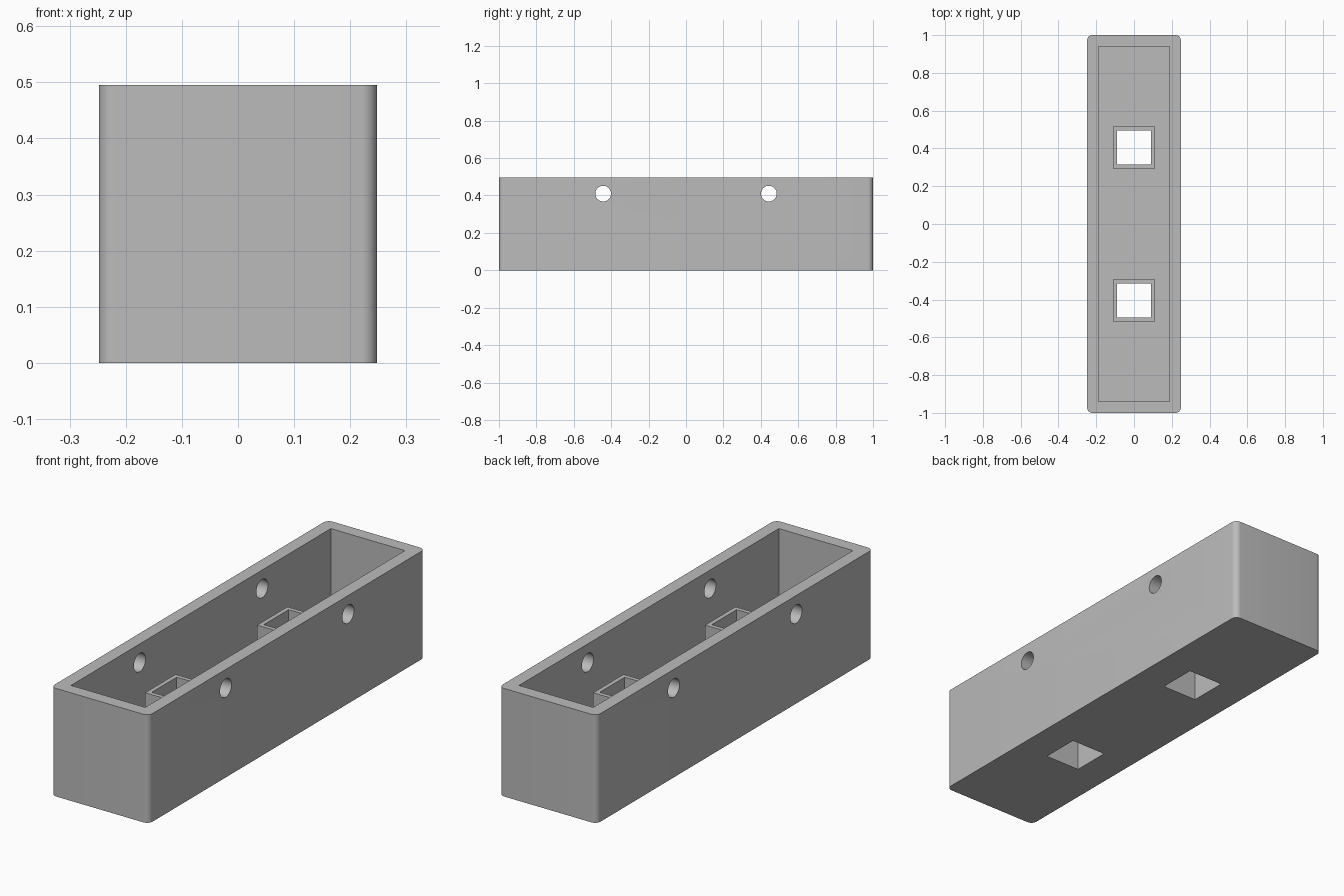
import bpy, bmesh
from mathutils import Matrix

if "Cube" in bpy.data.objects:
    bpy.data.objects.remove(bpy.data.objects["Cube"], do_unlink=True)

HALF_W, HALF_L, HEIGHT = 0.248, 1.0, 0.495
WALL, FLOOR = 0.06, 0.06
SLEEVE_Y, SLEEVE_TOP, SLEEVE_W, SOCKET_W = 0.405, 0.32, 0.22, 0.18
BOLT_Y, BOLT_Z, BOLT_R = 0.443, 0.41, 0.042

grey = bpy.data.materials.new("plain_grey")
grey.use_nodes = True
grey.diffuse_color = (0.5, 0.5, 0.5, 1)
grey.node_tree.nodes["Principled BSDF"].inputs["Base Color"].default_value = (0.5, 0.5, 0.5, 1)


def finish(bm, name):
    mesh = bpy.data.meshes.new(name)
    bm.to_mesh(mesh)
    bm.free()
    mesh.materials.append(grey)
    obj = bpy.data.objects.new(name, mesh)
    bpy.context.collection.objects.link(obj)
    return obj


def box(name, half_x, half_y, z0, z1, y=0.0, corner=0.0):
    """Upright box, optionally with rounded vertical corners."""
    bm = bmesh.new()
    bmesh.ops.create_cube(bm, size=1)
    bmesh.ops.scale(bm, vec=(2 * half_x, 2 * half_y, z1 - z0), verts=bm.verts)
    bmesh.ops.translate(bm, vec=(0, y, (z0 + z1) / 2), verts=bm.verts)
    if corner:
        upright = [e for e in bm.edges if abs(e.verts[0].co.z - e.verts[1].co.z) > 0.1]
        bmesh.ops.bevel(bm, geom=upright, offset=corner, segments=8, profile=0.5, affect='EDGES')
    return finish(bm, name)


def cross_rod(name, y):
    """Cylinder along x, crossing both side walls."""
    bm = bmesh.new()
    bmesh.ops.create_cone(bm, cap_ends=True, segments=48, radius1=BOLT_R, radius2=BOLT_R, depth=1)
    bmesh.ops.rotate(bm, matrix=Matrix.Rotation(1.5707963, 3, 'Y'), verts=bm.verts)
    bmesh.ops.translate(bm, vec=(0, y, BOLT_Z), verts=bm.verts)
    return finish(bm, name)


def combine(target, tool, operation):
    tool.hide_render = True
    mod = target.modifiers.new(operation.lower(), 'BOOLEAN')
    mod.operation, mod.object, mod.solver = operation, tool, 'EXACT'
    bpy.context.view_layer.objects.active = target
    bpy.ops.object.modifier_apply(modifier=mod.name)
    bpy.data.objects.remove(tool, do_unlink=True)


# Open tray with rounded outer corners
tray = box("open_tray", HALF_W, HALF_L, 0, HEIGHT, corner=0.028)
combine(tray, box("cavity", HALF_W - WALL, HALF_L - WALL, FLOOR, 1), 'DIFFERENCE')

for side in (-1, 1):
    # Square sleeve standing on the floor, open right through the base
    y = side * SLEEVE_Y
    combine(tray, box("sleeve", SLEEVE_W / 2, SLEEVE_W / 2, FLOOR / 2, SLEEVE_TOP, y), 'UNION')
    combine(tray, box("socket", SOCKET_W / 2, SOCKET_W / 2, -0.2, 0.6, y), 'DIFFERENCE')
    # Round bolt hole through both side walls
    combine(tray, cross_rod("bolt_hole", side * BOLT_Y), 'DIFFERENCE')

# Smooth rounded corners and holes, crisp edges elsewhere
bpy.ops.object.select_all(action='DESELECT')
tray.select_set(True)
bpy.context.view_layer.objects.active = tray
bpy.ops.object.shade_smooth_by_angle()
